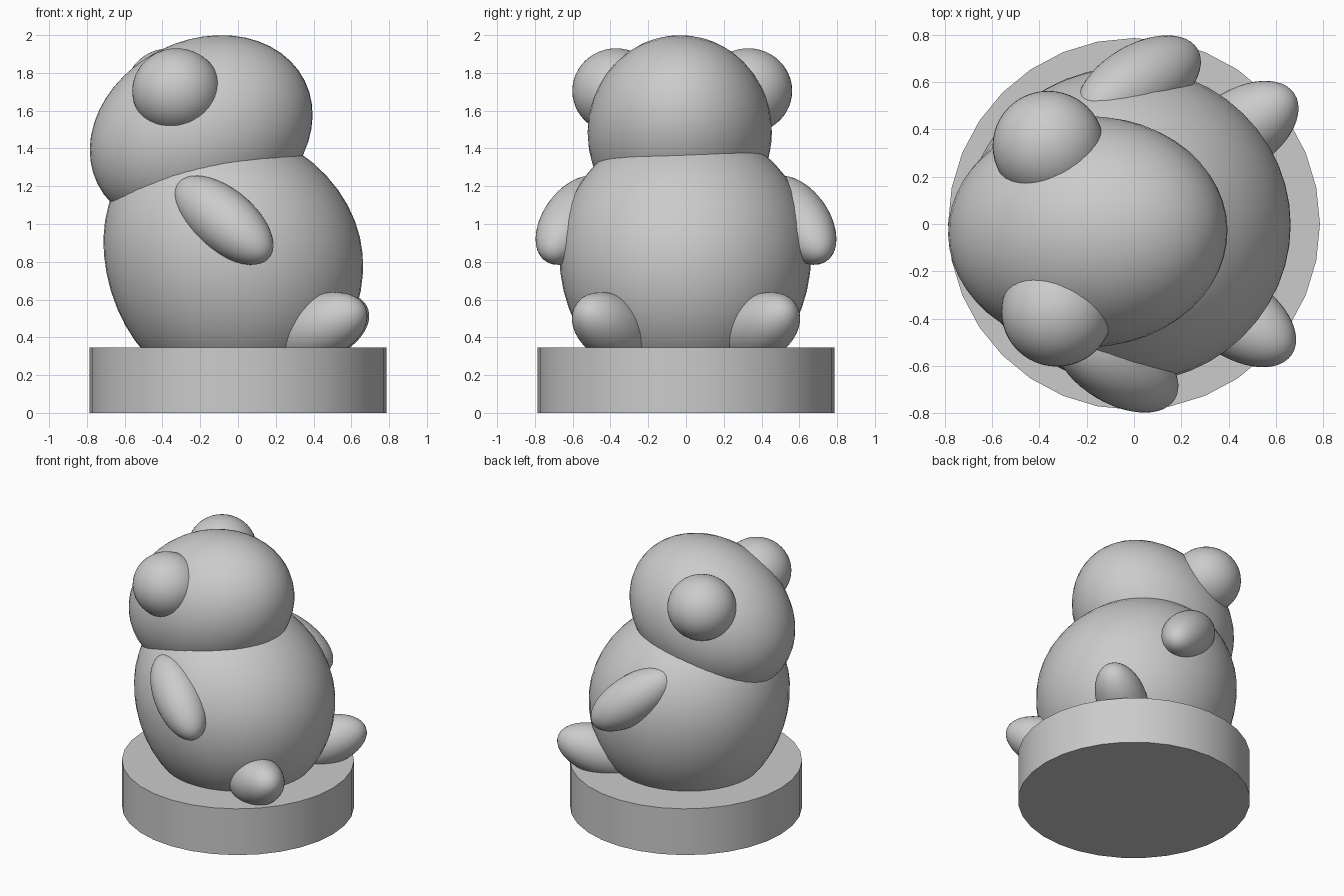
import bpy
from math import radians, sqrt
from mathutils import Vector

if "Cube" in bpy.data.objects:
    bpy.data.objects.remove(bpy.data.objects["Cube"])


def ellipsoid(name, center, radii, long_axis=(1, 0, 0)):
    """Smooth ellipsoid whose first radius points along long_axis."""
    bpy.ops.mesh.primitive_uv_sphere_add(segments=48, ring_count=24, radius=1, location=center)
    ob = bpy.context.object
    ob.name = name
    ob.scale = radii
    ob.rotation_euler = Vector(long_axis).to_track_quat('X', 'Z').to_euler()
    bpy.ops.object.shade_smooth()
    return ob


# Round base
bpy.ops.mesh.primitive_cylinder_add(vertices=32, radius=0.785, depth=0.345, location=(0, 0, 0.1725))
base = bpy.context.object
base.name = "base"
bpy.ops.object.shade_smooth_by_angle(angle=radians(30))

# Body: a plump egg that leans slightly backwards
body = ellipsoid("body", (0, 0, 0.84), (1, 1, 1))
for v in body.data.vertices:
    h = v.co.z * (0.68 if v.co.z > 0 else 0.75)
    v.co = (v.co.x * 0.685 - 0.025 - 0.085 * h - 0.08 * h * h,
            v.co.y * 0.667 - 0.004, h)

# Head: stretched and tilted
ellipsoid("head", (-0.195, -0.033, 1.485), (0.613, 0.488, 0.487), (0.895, 0.02, 0.446))

# Paired parts; side -1 is the front view side, with a slight twist between sides
for side, label in ((-1, "right"), (1, "left")):
    far = side > 0
    # Ears
    ellipsoid(label + "_ear", (-0.362 if far else -0.325, 0.33 if far else -0.37, 1.705),
              (0.235, 0.232, 0.225))
    # Arms hang outwards from the shoulders
    ellipsoid(label + "_arm", (0.02 if far else -0.075, side * 0.592, 1.02),
              (0.335, 0.165, 0.165), (0.207, side * 0.122, -0.171))
    # Feet point outwards
    ellipsoid(label + "_foot", (0.435 if far else 0.425, side * 0.39, 0.45),
              (0.303, 0.17, 0.17), (0.197, side * 0.131, 0.084))
